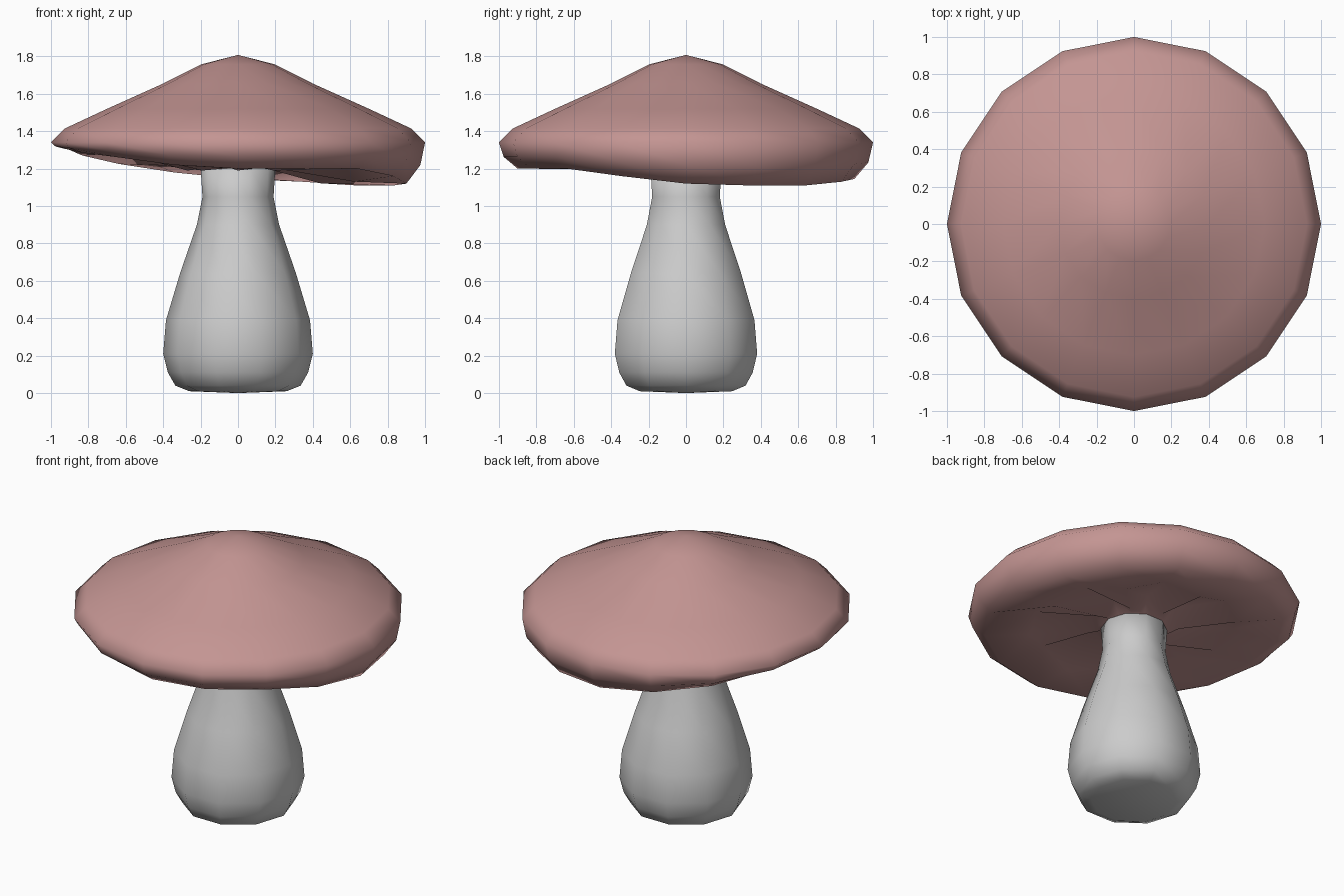
import bpy, bmesh, math

if "Cube" in bpy.data.objects:
    bpy.data.objects.remove(bpy.data.objects["Cube"])


def build(name, sides, rings, top, bottom):
    """Loft rings of (radius, z) functions of side index, closed by two poles."""
    bm = bmesh.new()
    loops = []
    for ring in rings:
        loop = []
        for i in range(sides):
            r, z = ring(i)
            a = math.tau * i / sides
            loop.append(bm.verts.new((r * math.cos(a), r * math.sin(a), z)))
        loops.append(loop)
    pole_a, pole_b = bm.verts.new((0, 0, top)), bm.verts.new((0, 0, bottom))
    for i in range(sides):
        j = (i + 1) % sides
        bm.faces.new((pole_a, loops[0][i], loops[0][j]))
        bm.faces.new((pole_b, loops[-1][j], loops[-1][i]))
        for a, b in zip(loops, loops[1:]):
            bm.faces.new((a[i], b[i], b[j], a[j]))
    bmesh.ops.recalc_face_normals(bm, faces=bm.faces)
    for f in bm.faces:
        f.smooth = True
    mesh = bpy.data.meshes.new(name)
    bm.to_mesh(mesh)
    bm.free()
    obj = bpy.data.objects.new(name, mesh)
    bpy.context.collection.objects.link(obj)
    return obj


def plain(r, z):
    return lambda i: (r, z)


# Stem: ten-sided bulb with a narrow neck
stem_profile = [(0.20, 1.21), (0.19, 1.05), (0.22, 0.90), (0.31, 0.64), (0.385, 0.39),
                (0.40, 0.21), (0.375, 0.11), (0.335, 0.04), (0.26, 0.01)]
build("stem", 10, [plain(r, z) for r, z in stem_profile], 1.21, 0.0)

# Height of the drooping lip around the cap, starting at +x
lip = [1.12, 1.11, 1.11, 1.13, 1.145, 1.18, 1.225, 1.27,
       1.30, 1.285, 1.26, 1.22, 1.20, 1.20, 1.20, 1.16]


def under(r, t, valley):
    """Underside ring: eight radial ridges alternating with raised valleys."""
    return lambda i: (r, lip[i] * (1 - t) + 1.19 * t + (valley if i % 2 else 0))


# Cap: broad cone, rounded rim, folded underside
cap_rings = [plain(0.195, 1.758), plain(0.40, 1.655), plain(0.70, 1.52), plain(0.925, 1.415),
             plain(1.0, 1.34),
             lambda i: (0.975, 1.34 + (lip[i] - 1.34) * 0.55),
             under(0.90, 0.0, 0.0), under(0.62, 0.15, 0.05), under(0.27, 1.0, 0.09),
             plain(0.205, 1.20)]
cap = build("cap", 16, cap_rings, 1.808, 1.20)

mat = bpy.data.materials.new("cap_red")
mat.diffuse_color = (0.55, 0.30, 0.29, 1)
mat.use_nodes = True
mat.node_tree.nodes["Principled BSDF"].inputs["Base Color"].default_value = mat.diffuse_color
cap.data.materials.append(mat)
